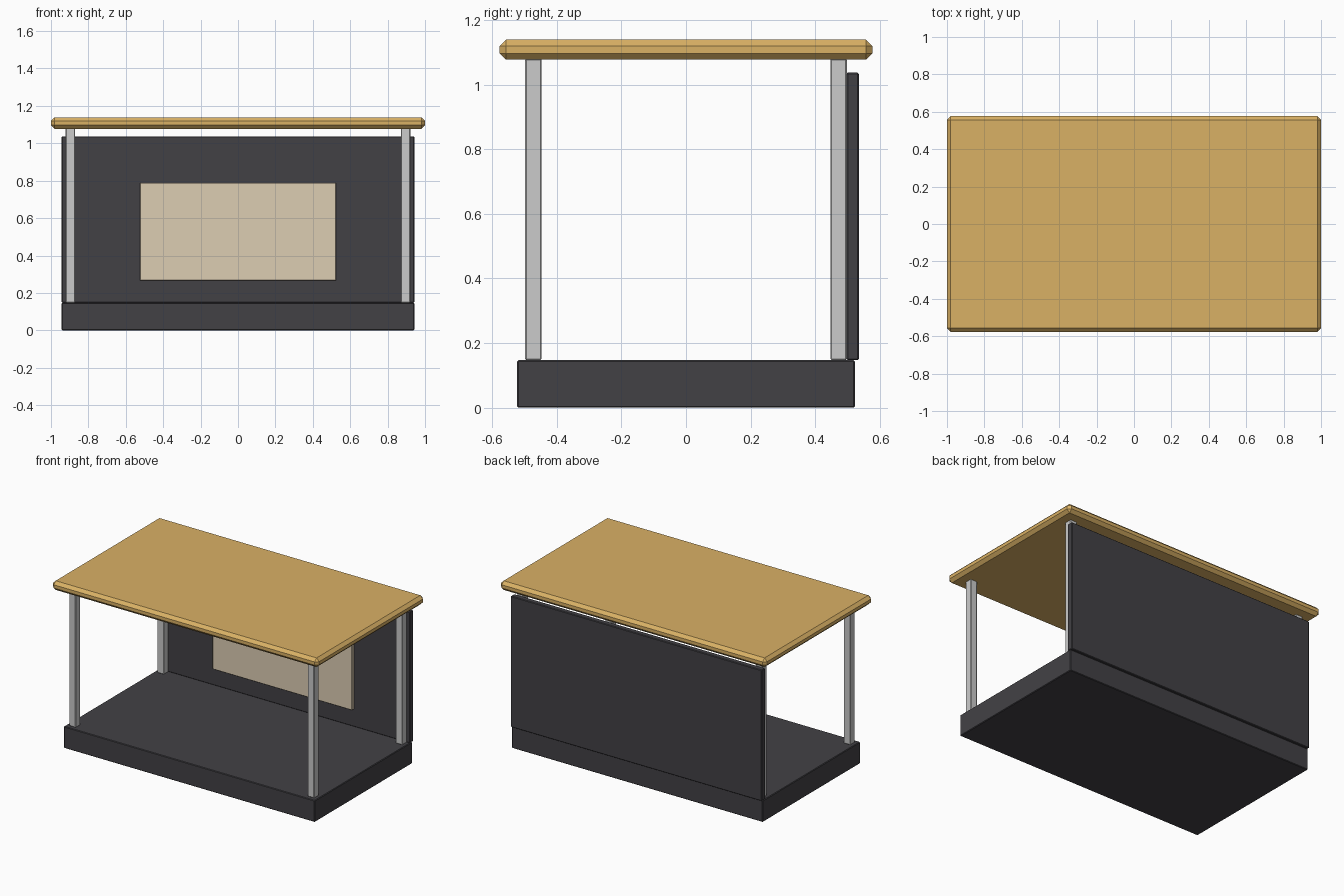
import bpy

if "Cube" in bpy.data.objects:
    bpy.data.objects.remove(bpy.data.objects["Cube"])


def material(name, rgb):
    m = bpy.data.materials.new(name)
    m.diffuse_color = (*rgb, 1)
    m.use_nodes = True
    m.node_tree.nodes["Principled BSDF"].inputs["Base Color"].default_value = m.diffuse_color
    return m


dark = material("dark_panel", (0.055, 0.053, 0.06))
wood = material("warm_wood", (0.70, 0.44, 0.13))
cream = material("cream_board", (0.72, 0.61, 0.45))


def box(name, lo, hi, bevel, mat=None):
    """Flat-shaded box between two corners with single-step chamfers."""
    bpy.ops.mesh.primitive_cube_add(size=1, location=[(a + b) / 2 for a, b in zip(lo, hi)])
    ob = bpy.context.object
    ob.name = name
    ob.scale = [b - a for a, b in zip(lo, hi)]
    bpy.ops.object.transform_apply(location=False, rotation=False, scale=True)
    mod = ob.modifiers.new("chamfer", 'BEVEL')
    mod.width = bevel
    mod.segments = 1
    if mat:
        ob.data.materials.append(mat)
    return ob


# Plinth and top slab
box("base", (-0.943, -0.523, 0), (0.943, 0.523, 0.147), 0.004, dark)
box("top_slab", (-1, -0.577, 1.077), (1, 0.577, 1.139), 0.02, wood)

# Four corner posts
for sx, side in ((-1, "left"), (1, "right")):
    for sy, end in ((-1, "front"), (1, "back")):
        x, y, h = sx * 0.896, sy * 0.4725, 0.0255
        box(f"{end}_{side}_post", (x - h, y - h, 0.147), (x + h, y + h, 1.08), 0.004)

# Back panel with the board mounted on its inner face
box("back_panel", (-0.943, 0.497, 0.147), (0.943, 0.535, 1.037), 0.004, dark)
box("inner_board", (-0.524, 0.475, 0.267), (0.524, 0.498, 0.789), 0.002, cream)
